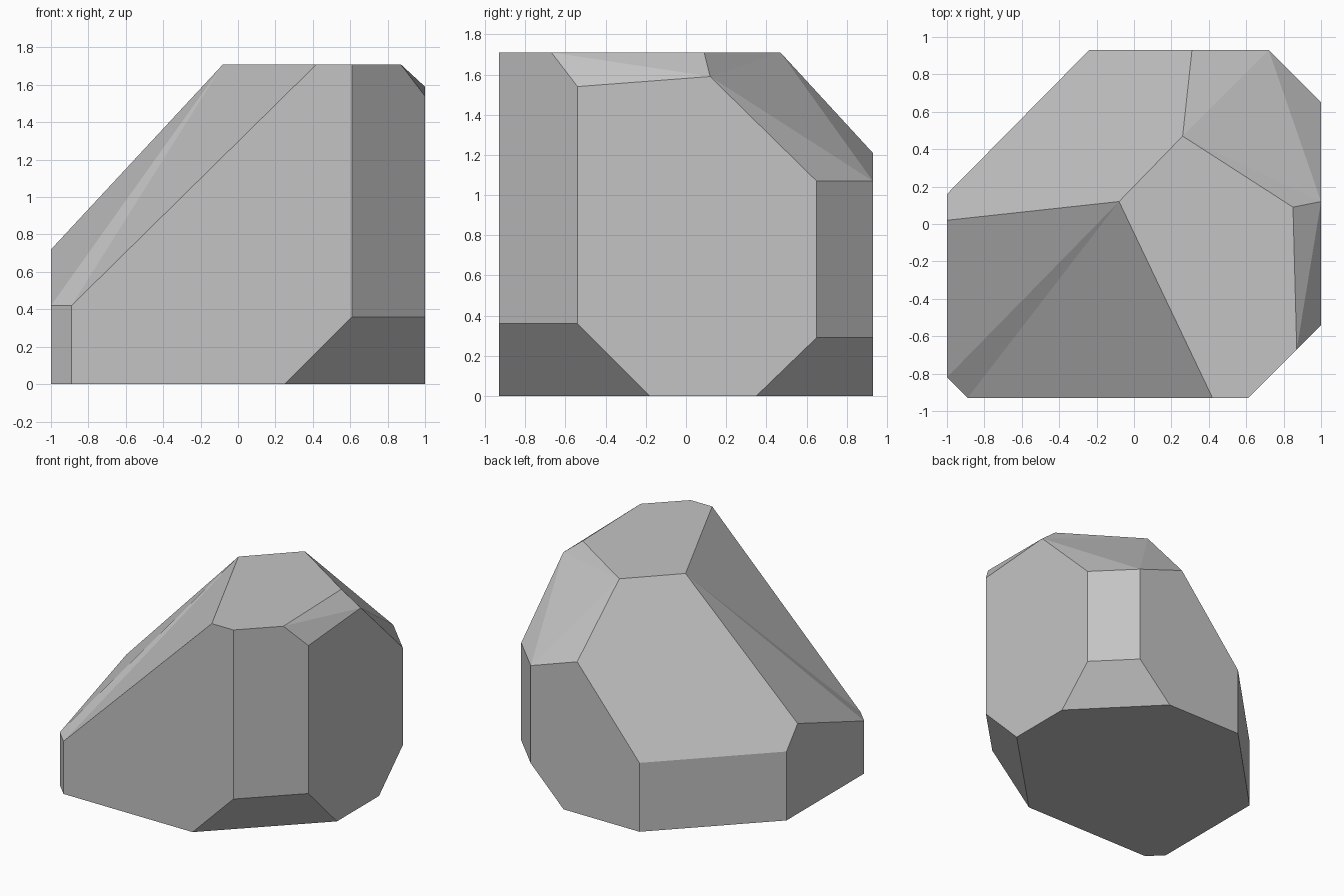
import bpy
import bmesh

cube = bpy.data.objects.get("Cube")
if cube:
    bpy.data.objects.remove(cube, do_unlink=True)

# Outer limits of the block the stone is hewn from
LEFT, RIGHT = -1.0, 1.0
FRONT, BACK = -0.93, 0.93
FLOOR, TOP = 0.0, 1.71


def flat_material(name, value):
    mat = bpy.data.materials.new(name)
    mat.use_nodes = True
    colour = (value, value, value, 1.0)
    mat.diffuse_color = colour
    shader = mat.node_tree.nodes["Principled BSDF"]
    shader.inputs["Base Color"].default_value = colour
    shader.inputs["Roughness"].default_value = 0.9
    return mat


def drop(point):
    """The same corner moved straight down to the floor."""
    return (point[0], point[1], FLOOR)


# Corners of the hewn block
corner = {
    # undercut notches on the two right-hand bottom corners
    "front_cut_in": (0.25, FRONT, FLOOR),
    "front_cut_out": (RIGHT, -0.18, FLOOR),
    "front_notch": (0.61, FRONT, 0.36),
    "side_notch": (RIGHT, -0.54, 0.36),
    "back_cut_out": (RIGHT, 0.35, FLOOR),
    "back_cut_in": (0.43, BACK, FLOOR),
    "side_heel": (RIGHT, 0.65, 0.29),
    "back_heel": (0.72, BACK, 0.29),
    # foot of the sloping flanks
    "flank_side": (LEFT, 0.16, 0.55),
    "flank_back": (-0.24, BACK, 0.55),
    "flank_ridge": (LEFT, 0.02, 0.72),
    "toe_side": (LEFT, -0.82, 0.42),
    "toe_front": (-0.89, FRONT, 0.42),
    # shoulders below the top
    "shoulder_front": (RIGHT, -0.54, 1.54),
    "shoulder_side": (RIGHT, 0.12, 1.59),
    "shoulder_rear": (RIGHT, 0.65, 1.07),
    "shoulder_back": (0.72, BACK, 1.07),
    "shoulder_ridge": (0.31, BACK, 1.21),
    # rim of the flat top
    "peak": (-0.08, 0.12, TOP),
    "rim_front": (0.42, FRONT, TOP),
    "rim_bevel": (0.61, FRONT, TOP),
    "rim_corner": (0.87, -0.67, TOP),
    "rim_side": (0.85, 0.09, TOP),
    "rim_back": (0.26, 0.47, TOP),
}
for name in ("toe_front", "toe_side", "flank_side", "flank_back"):
    corner[name + "_base"] = drop(corner[name])

# Facets, each an ordered loop of corners
facets = [
    # flat top and underside
    "peak rim_front rim_bevel rim_corner rim_side rim_back",
    "toe_front_base front_cut_in front_cut_out back_cut_out back_cut_in "
    "flank_back_base flank_side_base toe_side_base",
    # upright walls
    "toe_front_base front_cut_in front_notch rim_bevel rim_front toe_front",
    "front_cut_out back_cut_out side_heel shoulder_rear shoulder_side "
    "shoulder_front side_notch",
    "back_cut_in flank_back_base flank_back shoulder_ridge shoulder_back back_heel",
    "toe_side_base toe_side flank_ridge flank_side flank_side_base",
    # upright corner bevels
    "front_notch side_notch shoulder_front rim_corner rim_bevel",
    "side_heel back_heel shoulder_back shoulder_rear",
    "flank_side_base flank_side flank_back flank_back_base",
    "toe_front_base toe_front toe_side toe_side_base",
    # undercut notches
    "front_cut_in front_cut_out side_notch front_notch",
    "back_cut_out back_cut_in back_heel side_heel",
    # sloping back-left flank
    "peak rim_back shoulder_ridge flank_back flank_side flank_ridge",
    # folded front-left flank
    "peak toe_front rim_front",
    "peak toe_side toe_front",
    "peak flank_ridge toe_side",
    # folded back-right shoulder
    "rim_back shoulder_back shoulder_ridge",
    "rim_back shoulder_side shoulder_back",
    "shoulder_side shoulder_rear shoulder_back",
    "rim_back rim_side shoulder_side",
    # narrow right-hand rim
    "rim_corner shoulder_front shoulder_side",
    "rim_corner shoulder_side rim_side",
]

bm = bmesh.new()
verts = {name: bm.verts.new(point) for name, point in corner.items()}
for loop in facets:
    bm.faces.new([verts[name] for name in loop.split()])
bmesh.ops.recalc_face_normals(bm, faces=bm.faces)

mesh = bpy.data.meshes.new("rock")
bm.to_mesh(mesh)
bm.free()
mesh.materials.append(flat_material("stone grey", 0.55))
rock = bpy.data.objects.new("rock", mesh)
bpy.context.collection.objects.link(rock)
